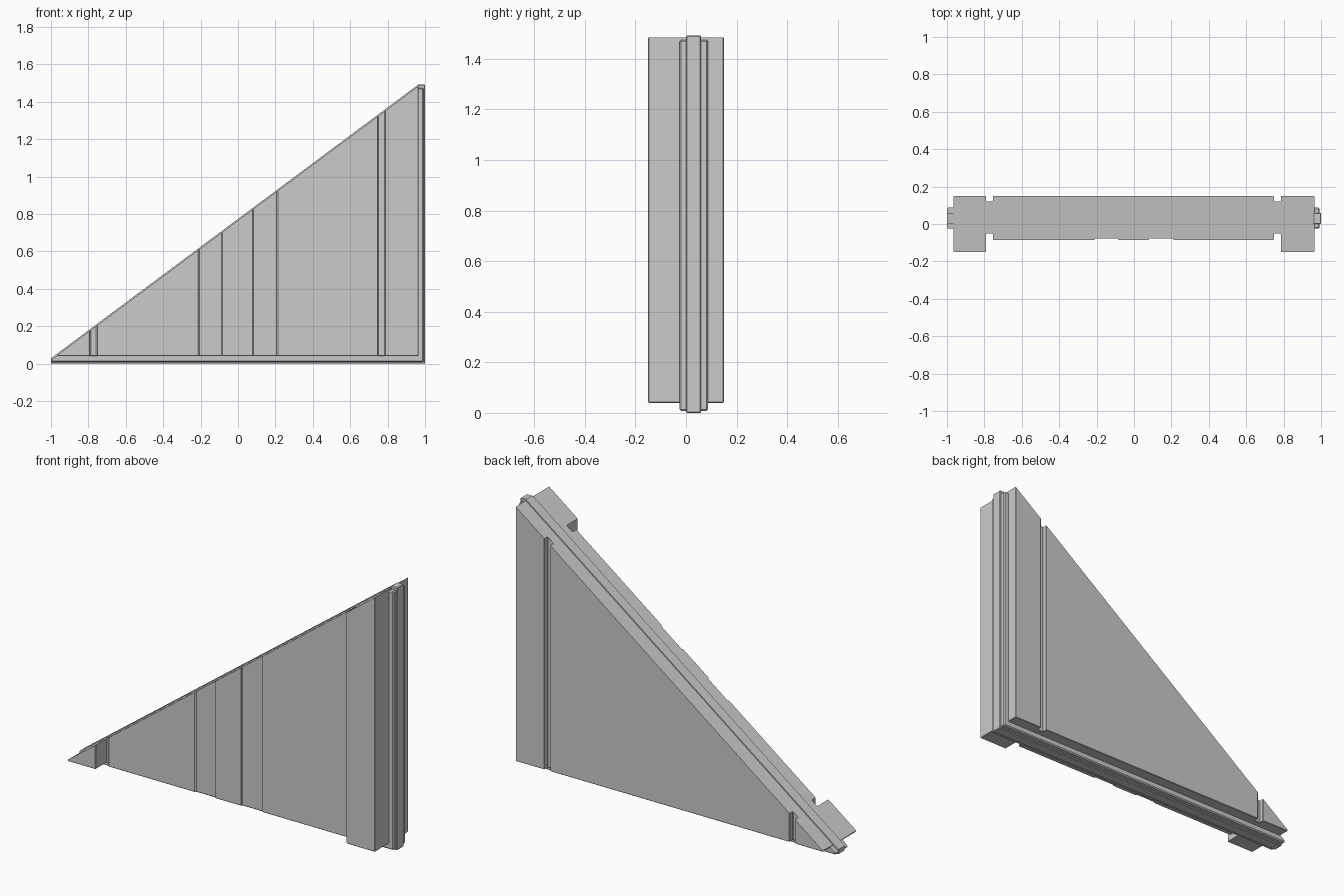
import bpy
import bmesh
from mathutils import Vector

if "Cube" in bpy.data.objects:
    bpy.data.objects.remove(bpy.data.objects["Cube"])

SLOPE = 0.745                      # rise of the raked top edge
TOP = Vector((0.965, 0, 1.485))    # upper end of the raked edge


def raked_part(name, plan, z0, z1, bevel, lift):
    """Extrude a plan outline, soften its edges, then cut it along the rake."""
    bm = bmesh.new()
    base = bm.faces.new([bm.verts.new((x, y, z0)) for x, y in plan])
    ext = bmesh.ops.extrude_face_region(bm, geom=[base])
    for v in ext["geom"]:
        if isinstance(v, bmesh.types.BMVert):
            v.co.z = z1
    bmesh.ops.recalc_face_normals(bm, faces=bm.faces[:])
    bmesh.ops.bevel(bm, geom=bm.edges[:], offset=bevel, segments=1,
                    profile=0.5, affect='EDGES')
    cut = bmesh.ops.bisect_plane(
        bm, geom=bm.verts[:] + bm.edges[:] + bm.faces[:],
        plane_co=TOP + Vector((0, 0, lift)), plane_no=(-SLOPE, 0, 1),
        clear_outer=True)
    rim = [e for e in cut["geom_cut"] if isinstance(e, bmesh.types.BMEdge)]
    bmesh.ops.edgeloop_fill(bm, edges=rim)
    bmesh.ops.recalc_face_normals(bm, faces=bm.faces[:])
    mesh = bpy.data.meshes.new(name)
    bm.to_mesh(mesh)
    bm.free()
    obj = bpy.data.objects.new(name, mesh)
    bpy.context.collection.objects.link(obj)
    return obj


def rect(x0, x1, y0, y1):
    return [(x0, y0), (x1, y0), (x1, y1), (x0, y1)]


# Wall body: end posts, reveal grooves and two shallow strips on the front
F, R = -0.085, -0.077
front = [(-0.965, -0.15), (-0.79, -0.15), (-0.79, -0.05), (-0.755, -0.05),
         (-0.755, F), (-0.21, F), (-0.21, R), (-0.085, R), (-0.085, F),
         (0.08, F), (0.08, R), (0.21, R), (0.21, F), (0.748, F),
         (0.748, -0.05), (0.785, -0.05), (0.785, -0.15), (0.965, -0.15)]
back = [(0.965, 0.15), (0.785, 0.15), (0.785, 0.12), (0.748, 0.12),
        (0.748, 0.15), (-0.755, 0.15), (-0.755, 0.12), (-0.79, 0.12),
        (-0.79, 0.15), (-0.965, 0.15)]
raked_part("wall_body", front + back, 0.04, 1.7, 0.003, 0)

# Stepped edge along the bottom and the upright end
raked_part("edge_flange", rect(-1.0, 0.993, -0.025, 0.087), 0.008, 1.475, 0.006, -0.003)

# Narrow tongue standing proud on all three edges
raked_part("edge_tongue", rect(-1.0, 1.0, 0.0, 0.06), 0.0, 1.492, 0.004, 0.008)
